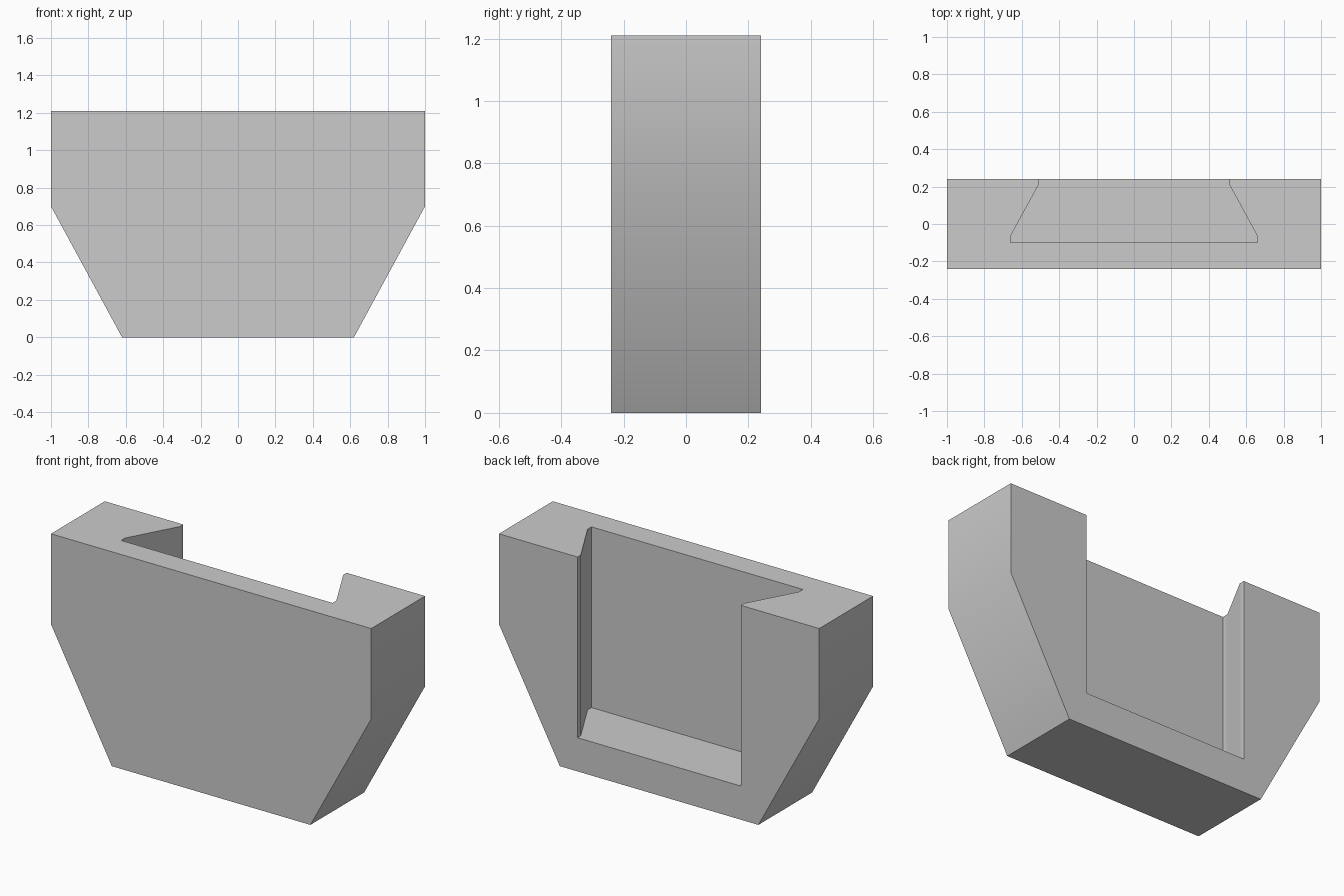
import bpy
import bmesh
from mathutils import Vector

cube = bpy.data.objects.get("Cube")
if cube:
    bpy.data.objects.remove(cube, do_unlink=True)

grey = bpy.data.materials.new("plain grey")
grey.use_nodes = True
GREY = (0.6, 0.6, 0.6, 1)
grey.diffuse_color = GREY
grey.node_tree.nodes["Principled BSDF"].inputs["Base Color"].default_value = GREY


def prism(name, outline, sweep):
    """Extrude a closed outline along a sweep vector."""
    bm = bmesh.new()
    face = bm.faces.new([bm.verts.new(p) for p in outline])
    ext = bmesh.ops.extrude_face_region(bm, geom=[face])
    moved = [v for v in ext["geom"] if isinstance(v, bmesh.types.BMVert)]
    bmesh.ops.translate(bm, verts=moved, vec=Vector(sweep))
    bmesh.ops.recalc_face_normals(bm, faces=bm.faces)
    mesh = bpy.data.meshes.new(name)
    bm.to_mesh(mesh)
    bm.free()
    mesh.materials.append(grey)
    obj = bpy.data.objects.new(name, mesh)
    bpy.context.collection.objects.link(obj)
    return obj


def mirrored(half):
    """Complete a half outline across x = 0."""
    return half + [(-x, y, z) for x, y, z in reversed(half)]


# Body: block with tapered lower sides
DEPTH, TOP, FLOOR = 0.24, 1.21, 0.19
body = prism("holder_body", mirrored([
    (0.62, -DEPTH, 0), (1, -DEPTH, 0.70), (1, -DEPTH, TOP)]), (0, 2 * DEPTH, 0))

# Dovetail slot, open at the top and back
cutter = prism("slot_cutter", mirrored([
    (0.66, -0.10, FLOOR), (0.66, -0.065, FLOOR), (0.51, 0.21, FLOOR),
    (0.51, 0.4, FLOOR)]), (0, 0, 1.3))
cut = body.modifiers.new("slot", "BOOLEAN")
cut.operation = "DIFFERENCE"
cut.solver = "EXACT"
cut.object = cutter
bpy.ops.object.select_all(action="DESELECT")
body.select_set(True)
bpy.context.view_layer.objects.active = body
bpy.ops.object.modifier_apply(modifier=cut.name)
bpy.data.objects.remove(cutter, do_unlink=True)

# Soften only the shallow bends
bpy.ops.object.shade_smooth_by_angle()
